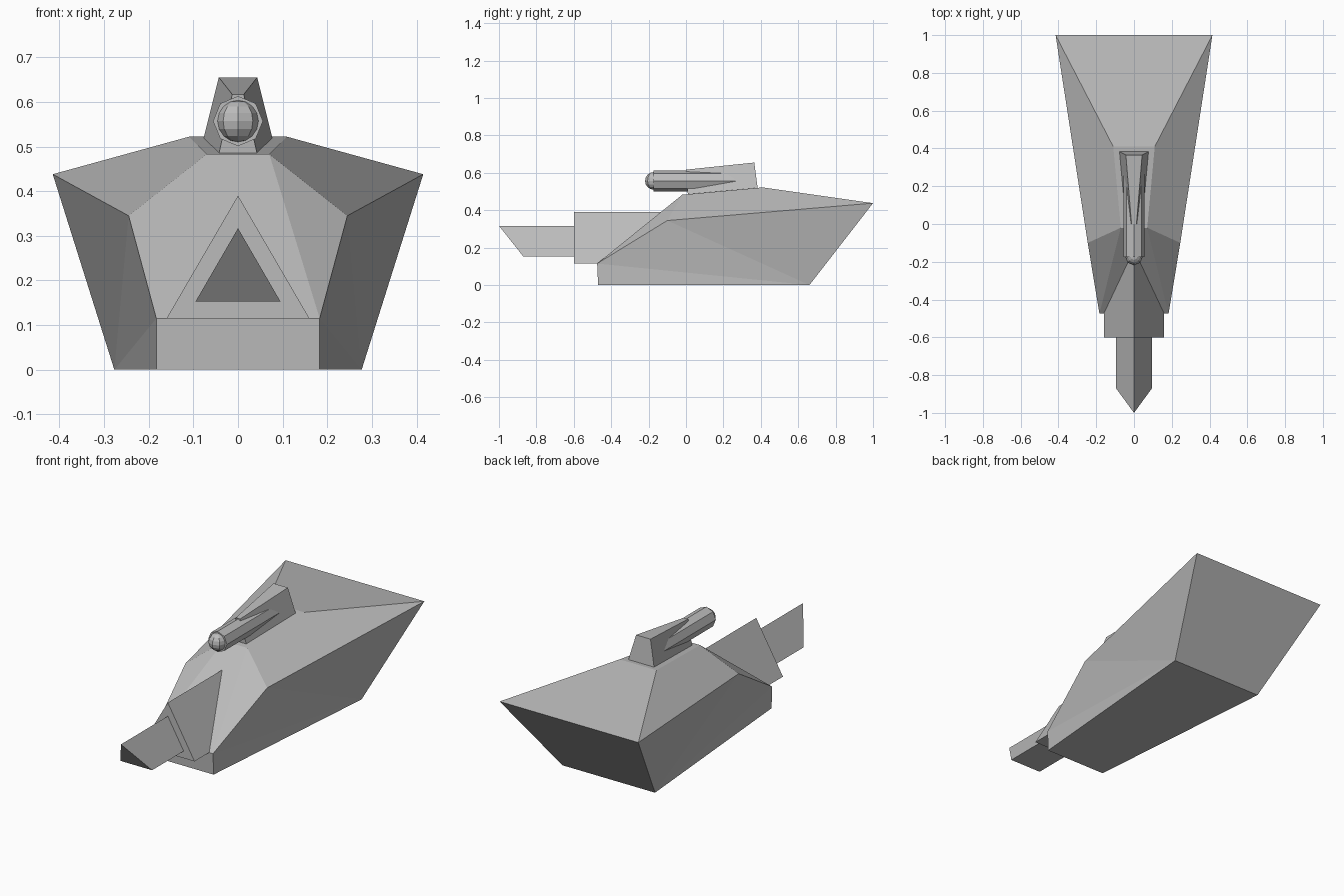
import bpy, bmesh, math
from mathutils import Matrix

if "Cube" in bpy.data.objects:
    bpy.data.objects.remove(bpy.data.objects["Cube"])

grey = bpy.data.materials.new("hull_grey")
grey.diffuse_color = (0.5, 0.5, 0.5, 1)
grey.use_nodes = True
grey.node_tree.nodes["Principled BSDF"].inputs["Base Color"].default_value = grey.diffuse_color


def finish(name, bm):
    bmesh.ops.recalc_face_normals(bm, faces=bm.faces)
    mesh = bpy.data.meshes.new(name)
    bm.to_mesh(mesh)
    bm.free()
    mesh.materials.append(grey)
    obj = bpy.data.objects.new(name, mesh)
    bpy.context.collection.objects.link(obj)
    return obj


def mirrored(name, half, loop, sides):
    """Solid from right-hand points: 'loop' is spanned across x, 'sides' are mirrored."""
    bm = bmesh.new()
    r = [bm.verts.new(p) for p in half]
    l = [bm.verts.new((-x, y, z)) for x, y, z in half]
    for a, b in zip(loop, loop[1:] + loop[:1]):
        bm.faces.new((r[a], r[b], l[b], l[a]))
    for f in sides:
        bm.faces.new([r[i] for i in f])
        bm.faces.new([l[i] for i in reversed(f)])
    return finish(name, bm)


def tri_prism(name, half_w, z0, z1, y_back, y_base, y_tip):
    """Triangular bar along y whose front end may slant to a tip."""
    bm = bmesh.new()
    back = [bm.verts.new((x, y_back, z)) for x, z in ((-half_w, z0), (half_w, z0), (0, z1))]
    front = [bm.verts.new(p) for p in
             ((-half_w, y_base, z0), (half_w, y_base, z0), (0, y_tip, z1))]
    bm.faces.new(back)
    bm.faces.new(front)
    for i in range(3):
        j = (i + 1) % 3
        bm.faces.new((back[i], back[j], front[j], front[i]))
    return finish(name, bm)


# Faceted hull
hull = [(0.183, -0.47, 0), (0.277, 0.66, 0), (0.415, 1.0, 0.438),
        (0.11, 0.41, 0.522), (0.07, -0.02, 0.483), (0.183, -0.475, 0.115),
        (0.245, -0.10, 0.345)]
mirrored("hull", hull, [0, 1, 2, 3, 4, 5],
         [(0, 1, 5), (5, 1, 6), (1, 2, 6), (6, 2, 3, 4), (6, 4, 5)])

# Triangular nose housing and slanted ram
tri_prism("nose_housing", 0.16, 0.115, 0.39, -0.10, -0.60, -0.60)
tri_prism("nose_ram", 0.095, 0.153, 0.317, -0.50, -0.87, -1.0)

# Wedge turret on the deck
turret = [(0.043, 0.01, 0.483), (0.077, 0.383, 0.519),
          (0.043, 0.365, 0.655), (0.013, 0.0, 0.617)]
mirrored("turret", turret, [0, 1, 2, 3], [(0, 1, 2, 3)])

# Octagonal gun barrel
bm = bmesh.new()
bmesh.ops.create_cone(bm, cap_ends=True, segments=8, radius1=0.056, radius2=0.056, depth=0.5,
                      matrix=Matrix.Translation((0, 0.075, 0.557)) @ Matrix.Rotation(math.pi / 2, 4, 'X'))
finish("gun_barrel", bm)

# Round muzzle
bm = bmesh.new()
bmesh.ops.create_uvsphere(bm, u_segments=8, v_segments=8, radius=0.047,
                          matrix=Matrix.Translation((0, -0.172, 0.557)))
finish("muzzle_ball", bm)
